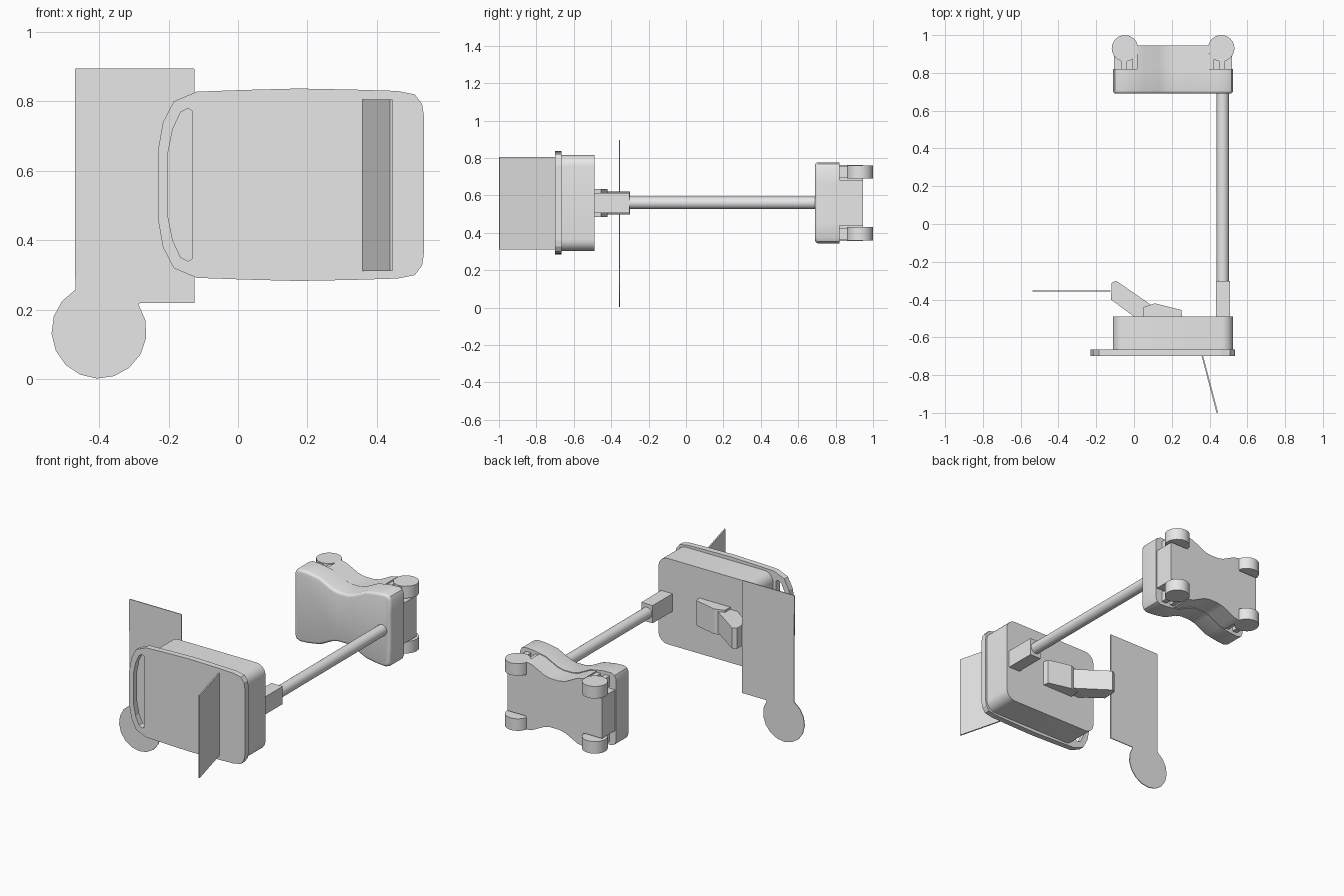
import bpy, bmesh, math
from mathutils import Vector

if "Cube" in bpy.data.objects:
    bpy.data.objects.remove(bpy.data.objects["Cube"], do_unlink=True)

grey = bpy.data.materials.new("light_grey")
grey.use_nodes = True
grey.diffuse_color = (0.8, 0.8, 0.8, 1)
grey.node_tree.nodes["Principled BSDF"].inputs["Base Color"].default_value = (0.8, 0.8, 0.8, 1)

CZ = 0.56      # height of the shared centre line
MX = 0.207     # middle of the wheeled base


def prism(name, loops, lo, hi, axis="Y", smooth=False):
    """Extrude one outline (and optional holes) along Y (x,z points) or Z (x,y points)."""
    def place(p, d):
        return (p[0], d, p[1]) if axis == "Y" else (p[0], p[1], d)
    bm = bmesh.new()
    edges = []
    for loop in loops:
        vs = [bm.verts.new(place(p, lo)) for p in loop]
        if len(loops) == 1:
            bm.faces.new(vs)
        else:
            edges += [bm.edges.new((vs[i - 1], vs[i])) for i in range(len(vs))]
    if edges:
        bmesh.ops.triangle_fill(bm, edges=edges, use_beauty=True)
    ext = bmesh.ops.extrude_face_region(bm, geom=bm.faces[:])
    shift = Vector(place((0, 0), hi - lo))
    bmesh.ops.translate(bm, vec=shift, verts=[g for g in ext["geom"] if isinstance(g, bmesh.types.BMVert)])
    bmesh.ops.recalc_face_normals(bm, faces=bm.faces[:])
    me = bpy.data.meshes.new(name)
    bm.to_mesh(me)
    bm.free()
    me.materials.append(grey)
    ob = bpy.data.objects.new(name, me)
    bpy.context.collection.objects.link(ob)
    if smooth:
        shade(ob)
    return ob


def shade(ob):
    bpy.ops.object.select_all(action="DESELECT")
    ob.select_set(True)
    bpy.context.view_layer.objects.active = ob
    bpy.ops.object.shade_smooth_by_angle(angle=math.radians(35))


def rect(x0, x1, y0, y1):
    return [(x0, y0), (x1, y0), (x1, y1), (x0, y1)]


def rounded(x0, x1, z0, z1, r, n=6):
    pts = []
    for cx, cz, a in ((x1 - r, z1 - r, 0), (x0 + r, z1 - r, 90), (x0 + r, z0 + r, 180), (x1 - r, z0 + r, 270)):
        for i in range(n + 1):
            t = math.radians(a + 90 * i / n)
            pts.append((cx + r * math.cos(t), cz + r * math.sin(t)))
    return pts


def circle(cx, cy, r, n):
    return [(cx + r * math.cos(2 * math.pi * i / n), cy + r * math.sin(2 * math.pi * i / n)) for i in range(n)]


def mirror_z(upper):
    """Close an upper half outline (x, height above CZ) with its reflection."""
    return [(x, CZ + h) for x, h in upper] + [(x, CZ - h) for x, h in reversed(upper)]


def mirror_xz(quarter):
    """Close a quarter outline (offset from MX, height above CZ), listed from the outside in."""
    return mirror_z([(MX - x, h) for x, h in quarter] + [(MX + x, h) for x, h in reversed(quarter)])


# Bowed front rim with a handle slot
rim = mirror_z([(-0.231, 0.096), (-0.216, 0.18), (-0.185, 0.24), (-0.119, 0.268), (0.02, 0.273), (0.172, 0.277),
                (0.33, 0.274), (0.46, 0.27), (0.509, 0.26), (0.53, 0.232), (0.535, 0.20)])
slot = mirror_z([(-0.202, 0.09), (-0.188, 0.16), (-0.165, 0.209), (-0.144, 0.22), (-0.131, 0.212)])
prism("front_rim", [rim, slot], -0.70, -0.665)

# Housing behind the rim
prism("housing", [rounded(-0.112, 0.525, 0.302, 0.816, 0.06)], -0.667, -0.49, smooth=True)

# Thin vertical fin in front
prism("front_fin", [[(0.358, -0.698), (0.366, -0.698), (0.445, -0.998), (0.437, -1.0)]], 0.312, 0.805, "Z")

# Hinged arm on the back
prism("arm_mount", [[(0.05, -0.491), (0.255, -0.491), (0.25, -0.455), (0.11, -0.42), (0.05, -0.44)]],
      CZ - 0.075, CZ + 0.075, "Z")
prism("hinged_arm", [[(0.0, -0.49), (0.06, -0.49), (0.10, -0.435), (-0.095, -0.30), (-0.118, -0.312),
                      (-0.122, -0.40)]], CZ - 0.062, CZ + 0.062, "Z")

# Thin side panel with a round tab
tab = []
for i in range(14):
    t = math.radians(120 + 274 * i / 13)
    tab.append((-0.40 + 0.137 * math.cos(t), 0.139 + 0.137 * math.sin(t)))
panel = [(-0.28, 0.22), (-0.125, 0.22), (-0.125, 0.892), (-0.128, 0.895), (-0.467, 0.895), (-0.47, 0.892)]
prism("side_panel", [tab + panel], -0.358, -0.353)

# Pole and its square socket
prism("pole_socket", [rect(0.433, 0.508, CZ - 0.053, CZ + 0.053)], -0.492, -0.303)
prism("pole", [circle(0.47, CZ, 0.033, 24)], -0.31, 0.70, smooth=True)

# Waisted base: full front slab with soft front edge
front = prism("base_front", [mirror_xz([(0.318, 0.10), (0.318, 0.185), (0.308, 0.207), (0.285, 0.217), (0.23, 0.214),
                                        (0.15, 0.200), (0.07, 0.160), (0.03, 0.150)])], 0.69, 0.82)
bm = bmesh.new()
bm.from_mesh(front.data)
edge = [e for e in bm.edges if all(v.co.y < 0.7 for v in e.verts)]
bmesh.ops.bevel(bm, geom=edge, offset=0.016, segments=3, profile=0.5, affect="EDGES")
bm.to_mesh(front.data)
bm.free()
shade(front)

# Rear of the base, notched at the corners for the wheels
prism("base_rear", [mirror_xz([(0.312, 0.122), (0.19, 0.122), (0.19, 0.203), (0.15, 0.195), (0.07, 0.155),
                               (0.03, 0.146)])], 0.815, 0.945, smooth=True)

# Four casters with brackets
for sx, side in ((-1, "right"), (1, "left")):
    for sz, level in ((-1, "lower"), (1, "upper")):
        x, z = MX + sx * 0.255, CZ + sz * 0.165
        prism(f"{level}_{side}_wheel", [circle(x, 0.93, 0.07, 24)], z - 0.036, z + 0.036, "Z", True)
        xb = x - sx * 0.025
        for k, dx in enumerate((-0.03, 0.03)):
            prism(f"{level}_{side}_bracket_{k + 1}", [rect(xb + dx - 0.016, xb + dx + 0.016, 0.815, 0.90)],
                  z - 0.03, z + 0.03, "Z")
